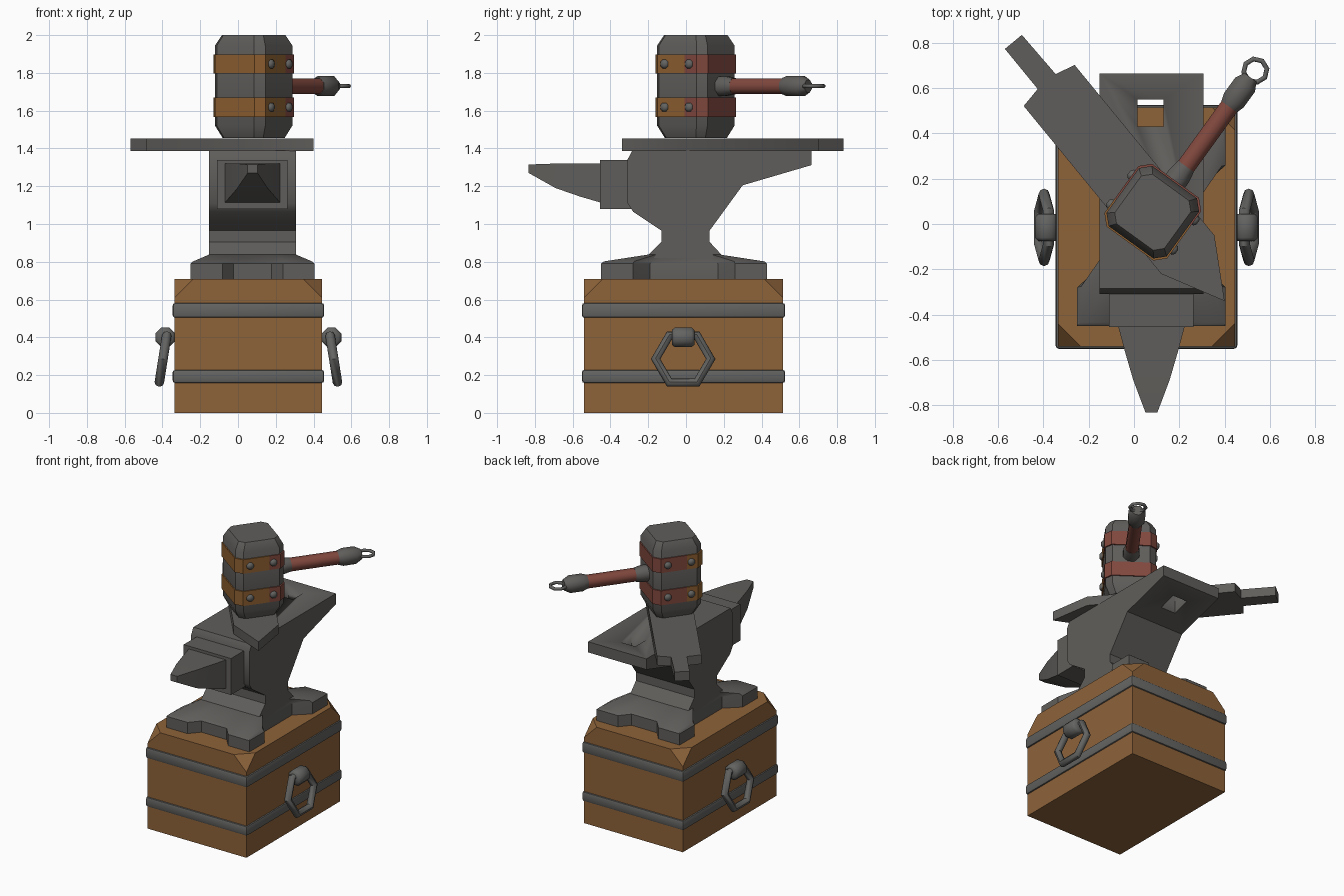
import bpy, bmesh, math
from mathutils import Matrix, Vector

if "Cube" in bpy.data.objects:
    bpy.data.objects.remove(bpy.data.objects["Cube"])

def material(name, c):
    m = bpy.data.materials.new(name)
    m.diffuse_color = (*c, 1)
    m.use_nodes = True
    m.node_tree.nodes["Principled BSDF"].inputs["Base Color"].default_value = m.diffuse_color
    return m

IRON = material("dark iron", (0.115, 0.111, 0.104))
STEEL = material("band iron", (0.125, 0.125, 0.122))
WOOD = material("brown wood", (0.27, 0.125, 0.042))
RED = material("red leather", (0.22, 0.065, 0.048))
TAN = material("tan leather", (0.27, 0.115, 0.03))
I = Matrix.Identity(4)

def finish(name, bm, mats, matrix=I, angle=35):
    bmesh.ops.recalc_face_normals(bm, faces=bm.faces)
    me = bpy.data.meshes.new(name)
    bm.to_mesh(me)
    bm.free()
    ob = bpy.data.objects.new(name, me)
    bpy.context.collection.objects.link(ob)
    for m in mats:
        me.materials.append(m)
    ob.matrix_world = matrix
    smooth(ob, angle)
    return ob

def smooth(ob, angle=35):
    bpy.ops.object.select_all(action='DESELECT')
    ob.select_set(True)
    bpy.context.view_layer.objects.active = ob
    bpy.ops.object.shade_smooth_by_angle(angle=math.radians(angle))

def loft_bm(rings):
    bm = bmesh.new()
    vs = [[bm.verts.new(p) for p in r] for r in rings]
    n = len(vs[0])
    for a, b in zip(vs, vs[1:]):
        for i in range(n):
            j = (i + 1) % n
            bm.faces.new((a[i], a[j], b[j], b[i]))
    bm.faces.new(vs[0][::-1])
    bm.faces.new(vs[-1])
    return bm

def loft(name, rings, mat, matrix=I, angle=35):
    return finish(name, loft_bm(rings), [mat], matrix, angle)

def box(name, lo, hi, mat, bevel=0):
    ring = lambda z: [(lo[0], lo[1], z), (hi[0], lo[1], z), (hi[0], hi[1], z), (lo[0], hi[1], z)]
    bm = loft_bm([ring(lo[2]), ring(hi[2])])
    if bevel:
        bmesh.ops.bevel(bm, geom=bm.edges[:], offset=bevel, segments=2, affect='EDGES', profile=0.5)
    return finish(name, bm, [mat])

def tube(name, profile, mat, matrix, n=8):
    # turned shape along local x; profile = (position, radius)
    rings = [[(x, r * math.cos(2 * math.pi * (k + .5) / n), r * math.sin(2 * math.pi * (k + .5) / n))
              for k in range(n)] for x, r in profile]
    return loft(name, rings, mat, matrix, 50)

def torus(name, major, minor, seg, mat, matrix):
    bpy.ops.mesh.primitive_torus_add(major_radius=major, minor_radius=minor,
                                     major_segments=seg, minor_segments=8)
    ob = bpy.context.object
    ob.name = name
    ob.data.materials.append(mat)
    ob.matrix_world = matrix
    smooth(ob, 50)

T = Matrix.Translation
R = lambda deg, ax: Matrix.Rotation(math.radians(deg), 4, ax)

# wooden block with its top corners cut away
CX, CY, HX, HY, C = 0.055, -0.013, 0.39, 0.527, 0.1
bm = bmesh.new()
for sx in (-1, 1):
    for sy in (-1, 1):
        for dx, dy, z in ((0, 0, 0), (0, 0, 0.61), (C, 0, 0.71), (0, C, 0.71)):
            bm.verts.new((CX + sx * (HX - dx), CY + sy * (HY - dy), z))
bmesh.ops.convex_hull(bm, input=bm.verts[:])
bmesh.ops.dissolve_limit(bm, angle_limit=0.01, verts=bm.verts[:], edges=bm.edges[:])
finish("wood_block", bm, [WOOD], angle=30)

# iron straps round the block
for nm, z0, z1 in (("lower_strap", 0.158, 0.228), ("upper_strap", 0.503, 0.582)):
    box(nm, (CX - HX - .011, CY - HY - .011, z0), (CX + HX + .011, CY + HY + .011, z1), STEEL, 0.014)

# ring handles on both sides
for s, side in ((-1, "left"), (1, "right")):
    tube(side + "_ring_mount", [(-.06, .042), (-.045, .056), (.045, .056), (.06, .042)], STEEL,
         T((CX + s * .44, -.015, .4)) @ R(90, 'Z'))
    torus(side + "_ring_handle", .146, .025, 6, STEEL,
          T((CX + s * .452, -.015, .285)) @ R(-s * 9, 'Y') @ R(90, 'Y') @ R(90, 'Z'))

# anvil foot: notched outline rising to the waist
AX, AY = 0.077, -0.01
def four_way(q, z):
    pts = []
    for sx, sy in ((1, 1), (-1, 1), (-1, -1), (1, -1)):
        part = [(AX + sx * x, AY + sy * y, z) for x, y in q]
        pts += part if sx * sy > 0 else part[::-1]
    return pts
foot = [(.23, .18), (.328, .27), (.328, .44), (.16, .44), (.1, .37)]
foot_top = [(.225, .165), (.31, .265), (.315, .425), (.165, .425), (.1, .35)]
waist = [(.23, .08), (.23, .15), (.23, .19), (.13, .19), (.08, .19)]
loft("anvil_foot", [four_way(foot, .70), four_way(foot, .79), four_way(foot_top, .802),
                    four_way(waist, .838)], IRON)

# anvil body: side profile extruded across
prof = [(-.2, .82), (-.2, .835), (-.13, .905), (-.13, .965), (-.28, 1.065), (-.31, 1.11), (-.31, 1.34),
        (-.285, 1.388), (.665, 1.388), (.665, 1.312), (.3, 1.205), (.125, .965), (.125, .905),
        (.19, .835), (.19, .82)]
body = loft("anvil_body", [[(x, y, z) for y, z in prof] for x in (AX - .23, AX + .23)], IRON)
cutter = box("hole_cutter", (.015, .43, 1.0), (.13, .55, 1.6), IRON)
cutter.hide_render = True
mod = body.modifiers.new("hole", 'BOOLEAN')
mod.operation = 'DIFFERENCE'
mod.solver = 'EXACT'
mod.object = cutter
bpy.context.view_layer.objects.active = body
bpy.ops.object.modifier_apply(modifier="hole")
bpy.data.objects.remove(cutter)

# step block and horn
box("anvil_step", (-.11, -.455, 1.08), (.263, -.28, 1.34), IRON)
horn = [(-.44, .15, 1.11, 1.32), (-.56, .118, 1.145, 1.32), (-.69, .08, 1.19, 1.32), (-.833, .026, 1.27, 1.315)]
loft("anvil_horn", [[(AX - w, y, b), (AX + w, y, b), (AX + w, y, t), (AX - w, y, t)]
                    for y, w, b, t in horn], IRON)

# unfinished blade lying across the anvil
blade = [(-.495, .835), (-.57, .773), (-.425, .596), (-.487, .521), (.12, -.22), (.4, -.34),
         (.355, -.05), (-.262, .702), (-.346, .662)]
loft("blade_blank", [[(x, y, z) for x, y in blade] for z in (1.387, 1.452)], IRON)

# hammer frame: local x runs along the handle
H = T((.083, .052, 0)) @ R(54.1, 'Z')
def octagon(h, c, z):
    k = h - c
    return [(h, -k, z), (h, k, z), (k, h, z), (-k, h, z), (-h, k, z), (-h, -k, z), (-k, -h, z), (k, -h, z)]
loft("hammer_head", [octagon(.132, .035, 1.455), octagon(.164, .042, 1.52), octagon(.164, .042, 1.945),
                     octagon(.135, .035, 2.0)], IRON, H)

# leather bands: red towards the handle, tan on the other half
for nm, z0, z1 in (("lower_band", 1.567, 1.67), ("upper_band", 1.797, 1.897)):
    bm = loft_bm([octagon(.171, .043, z0), octagon(.171, .043, z1)])
    n = Vector((1, .3, 0))
    bmesh.ops.bisect_plane(bm, geom=bm.verts[:] + bm.edges[:] + bm.faces[:],
                           plane_co=(0, 0, 0), plane_no=n)
    for f in bm.faces:
        f.material_index = 0 if f.calc_center_median().dot(n) > 0 else 1
    finish(nm, bm, [RED, TAN], H)
    # rivets
    for u in (-.08, .08):
        for s in (-1, 1):
            tube(nm + "_rivet", [(-.01, .025), (.008, .025), (.018, .013)], STEEL,
                 H @ T((u, s * .17, (z0 + z1) / 2)) @ R(s * 90, 'Z'))

# hammer handle
G = H @ T((0, 0, 1.73))
tube("handle_collar", [(.14, .056), (.2, .056), (.25, .046)], IRON, G)
tube("handle_grip", [(.23, .045), (.6, .045)], RED, G)
tube("handle_cap", [(.575, .046), (.61, .058), (.695, .058), (.735, .036)], IRON, G)
torus("handle_loop", .052, .011, 8, STEEL, G @ T((.772, 0, 0)))
